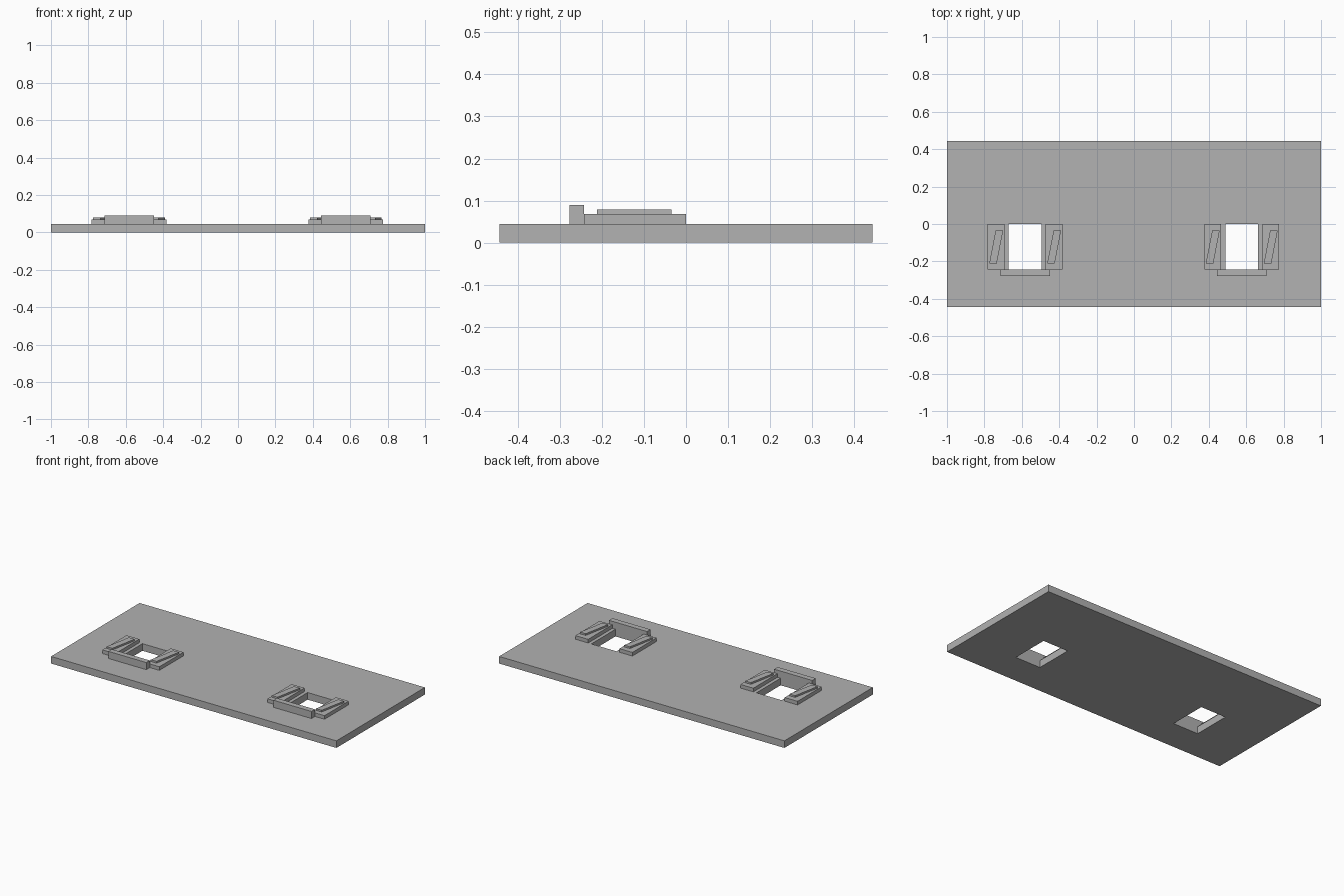
import bpy
import bmesh

cube = bpy.data.objects.get("Cube")
if cube:
    bpy.data.objects.remove(cube, do_unlink=True)

# Single grey material
grey = bpy.data.materials.new("plain grey")
grey.use_nodes = True
colour = (0.445, 0.445, 0.445, 1)
grey.diffuse_color = colour
grey.node_tree.nodes["Principled BSDF"].inputs["Base Color"].default_value = colour

TOP = 0.045        # upper surface of the base plate
RAIL_TOP = 0.068   # upper surface of the side rails
HOLE_FRONT = -0.242


def prism(name, outline, z0, z1):
    """Extrude a flat outline from z0 up to z1."""
    bm = bmesh.new()
    face = bm.faces.new([bm.verts.new((x, y, z0)) for x, y in outline])
    solid = bmesh.ops.extrude_face_region(bm, geom=[face])["geom"]
    raised = [v for v in solid if isinstance(v, bmesh.types.BMVert)]
    bmesh.ops.translate(bm, verts=raised, vec=(0, 0, z1 - z0))
    bmesh.ops.recalc_face_normals(bm, faces=bm.faces)
    mesh = bpy.data.meshes.new(name)
    bm.to_mesh(mesh)
    bm.free()
    mesh.materials.append(grey)
    obj = bpy.data.objects.new(name, mesh)
    bpy.context.collection.objects.link(obj)
    return obj


def box(name, x0, x1, y0, y1, z0, z1):
    return prism(name, [(x0, y0), (x1, y0), (x1, y1), (x0, y1)], z0, z1)


# Base plate
plate = box("base_plate", -1, 1, -0.443, 0.443, 0, TOP)

for side, cx in (("right", -0.582), ("left", 0.576)):
    # Rectangular opening through the plate
    cutter = box(side + "_opening_cutter", cx - 0.088, cx + 0.088,
                 HOLE_FRONT, 0, -0.1, 0.2)
    cutter.hide_render = True
    cutter.hide_viewport = True
    cutter.display_type = 'WIRE'
    cut = plate.modifiers.new(side + "_opening", 'BOOLEAN')
    cut.operation = 'DIFFERENCE'
    cut.solver = 'EXACT'
    cut.object = cutter

    # Raised stop along the front of the opening
    box(side + "_front_stop", cx - 0.133, cx + 0.133,
        -0.277, HOLE_FRONT, TOP, 0.09)

    # Rail on each side of the opening, with a slanted grip ridge on top
    for end, direction in (("right", -1), ("left", 1)):
        rx = cx + direction * 0.155
        label = side + "_opening_" + end
        box(label + "_rail", rx - 0.045, rx + 0.045,
            HOLE_FRONT, 0, TOP, RAIL_TOP)
        ridge = [(-0.037, -0.211), (0.003, -0.211),
                 (0.037, -0.035), (-0.003, -0.035)]
        prism(label + "_grip_ridge", [(rx + x, y) for x, y in ridge],
              RAIL_TOP, 0.079)
